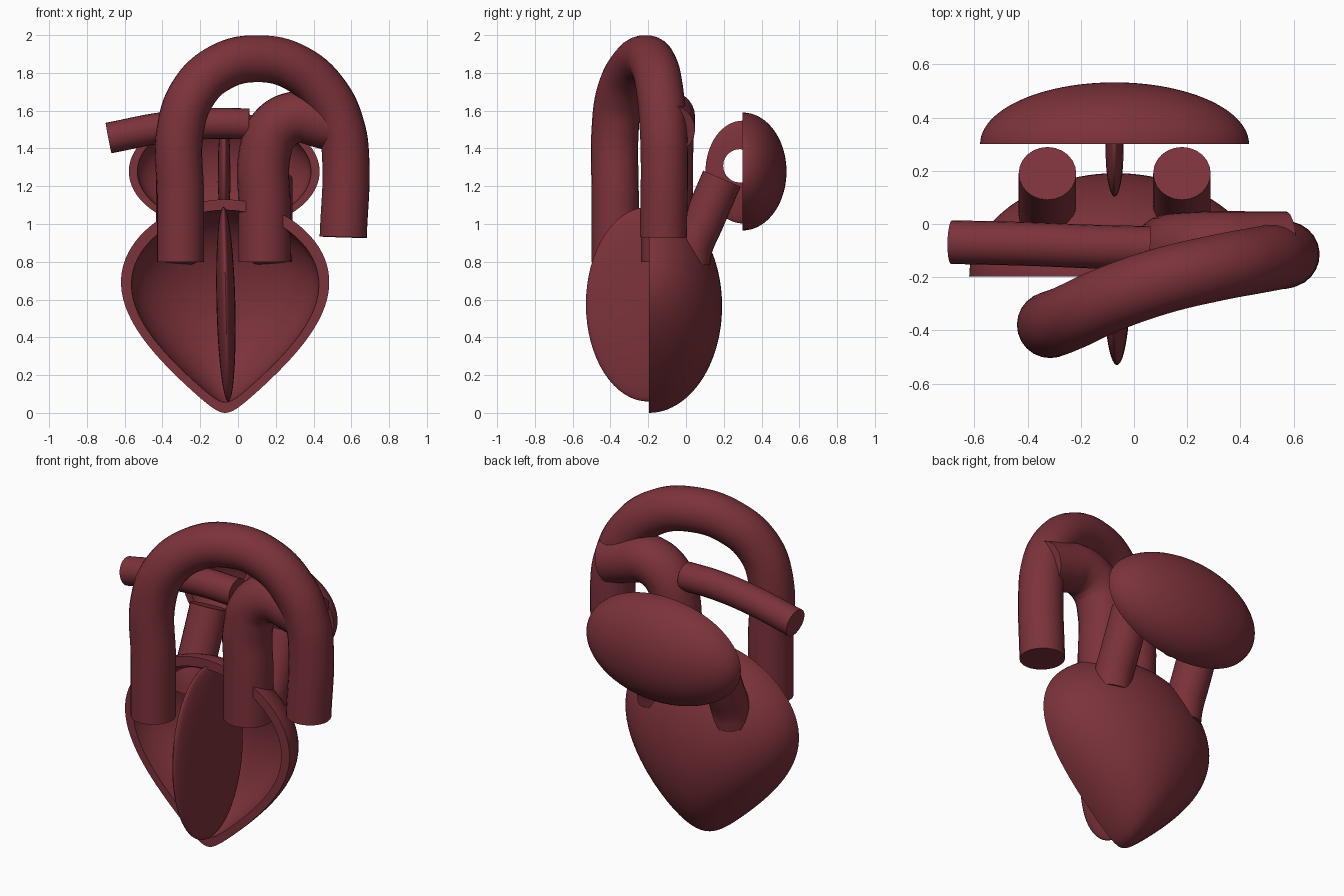
import bpy, bmesh, math
from mathutils import Vector

cube = bpy.data.objects.get("Cube")
if cube:
    bpy.data.objects.remove(cube)

# One muscle colour for everything
COLOUR = (0.2, 0.032, 0.043, 1)
red = bpy.data.materials.new("muscle_red")
red.use_nodes = True
red.diffuse_color = COLOUR
bsdf = next(n for n in red.node_tree.nodes if n.type == "BSDF_PRINCIPLED")
bsdf.inputs["Base Color"].default_value = COLOUR


def add_object(name, bm):
    bmesh.ops.recalc_face_normals(bm, faces=bm.faces)
    mesh = bpy.data.meshes.new(name)
    bm.to_mesh(mesh)
    bm.free()
    obj = bpy.data.objects.new(name, mesh)
    bpy.context.collection.objects.link(obj)
    mesh.materials.append(red)
    return obj


def activate(obj):
    bpy.ops.object.select_all(action="DESELECT")
    obj.select_set(True)
    bpy.context.view_layer.objects.active = obj


def smooth(obj):
    activate(obj)
    bpy.ops.object.shade_smooth_by_angle(angle=math.radians(35))


def cut(obj, cutter):
    mod = obj.modifiers.new("cut", "BOOLEAN")
    mod.operation = "DIFFERENCE"
    mod.solver = "EXACT"
    mod.object = cutter
    activate(obj)
    bpy.ops.object.modifier_apply(modifier=mod.name)
    cutter.hide_render = True
    cutter.hide_set(True)


def sweep(path, radius):
    """Open round sweep along a smooth path, as a bmesh."""
    curve = bpy.data.curves.new("path", "CURVE")
    curve.dimensions = "3D"
    curve.bevel_depth = radius
    curve.bevel_resolution = 10
    curve.resolution_u = 10
    spline = curve.splines.new("BEZIER")
    spline.bezier_points.add(len(path) - 1)
    for point, co in zip(spline.bezier_points, path):
        point.co = co
        point.handle_left_type = point.handle_right_type = "AUTO"
    obj = bpy.data.objects.new("path", curve)
    bpy.context.collection.objects.link(obj)
    bpy.context.view_layer.update()
    mesh = bpy.data.meshes.new_from_object(
        obj.evaluated_get(bpy.context.evaluated_depsgraph_get()))
    bm = bmesh.new()
    bm.from_mesh(mesh)
    bmesh.ops.remove_doubles(bm, verts=bm.verts, dist=1e-5)
    bpy.data.objects.remove(obj)
    bpy.data.meshes.remove(mesh)
    return bm


def vessel(name, path, radius, wall=0.025):
    """Hollow vessel built from an outer and an inner sweep joined at the ends."""
    bm = sweep(path, radius)
    inner = sweep(path, radius - wall)
    temp = bpy.data.meshes.new("inner")
    inner.to_mesh(temp)
    inner.free()
    bm.from_mesh(temp)
    bpy.data.meshes.remove(temp)
    rims = [e for e in bm.edges if e.is_boundary]
    for end in (path[0], path[-1]):
        near = [e for e in rims if (e.verts[0].co - Vector(end)).length < radius * 1.1]
        bmesh.ops.bridge_loops(bm, edges=near)
    obj = add_object(name, bm)
    smooth(obj)
    return obj


def plug(name, path, radius):
    """Solid copy of a vessel, used to open the chamber wall."""
    bm = sweep(path, radius)
    bmesh.ops.holes_fill(bm, edges=[e for e in bm.edges if e.is_boundary], sides=0)
    return add_object(name, bm)


def half_shell(name, centre, size, taper, wall_scale):
    """Back half of an ovoid with a wall, open to the front."""
    rings, steps = 48, 48
    bm = bmesh.new()

    def skin(scale):
        grid = []
        for i in range(rings + 1):
            t = math.pi * i / rings
            u = -math.cos(t)
            row = []
            for j in range(steps + 1):
                a = math.pi * j / steps
                row.append(bm.verts.new((
                    centre[0] + scale * size[0] * math.sin(t) * taper(u) * math.cos(a),
                    centre[1] + scale * size[1] * math.sin(t) * math.sin(a),
                    centre[2] + scale * size[2] * u)))
            grid.append(row)
        for i in range(rings):
            for j in range(steps):
                bm.faces.new((grid[i][j], grid[i][j + 1],
                              grid[i + 1][j + 1], grid[i + 1][j]))
        return grid

    outer, inner = skin(1), skin(wall_scale)
    for i in range(rings):
        for j in (0, steps):
            bm.faces.new((outer[i][j], outer[i + 1][j], inner[i + 1][j], inner[i][j]))
    bmesh.ops.remove_doubles(bm, verts=bm.verts, dist=1e-5)
    bmesh.ops.dissolve_degenerate(bm, edges=bm.edges, dist=1e-6)
    return add_object(name, bm)


def septum(name, centre, size, tilt=0):
    bm = bmesh.new()
    bmesh.ops.create_uvsphere(bm, u_segments=64, v_segments=32, radius=1)
    bmesh.ops.scale(bm, vec=size, verts=bm.verts)
    obj = add_object(name, bm)
    obj.location = centre
    obj.rotation_euler.y = tilt
    bpy.context.view_layer.update()
    return obj


# Vessels
vessel("great_artery", [
    (-0.305, -0.375, 0.8), (-0.305, -0.375, 1.15), (-0.305, -0.375, 1.5),
    (-0.24, -0.35, 1.69), (-0.1, -0.285, 1.825), (0.1, -0.215, 1.875),
    (0.31, -0.165, 1.825), (0.47, -0.135, 1.68), (0.55, -0.12, 1.5),
    (0.57, -0.115, 1.35), (0.557, -0.12, 0.93)], 0.125)

trunk_path = [(0.14, -0.1, 0.8), (0.14, -0.1, 1.1), (0.14, -0.1, 1.36),
              (0.19, -0.095, 1.5), (0.31, -0.09, 1.565),
              (0.44, -0.09, 1.54), (0.57, -0.09, 1.5)]
vessel("lung_artery_trunk", trunk_path, 0.138)
vessel("lung_artery_branch", [
    (0.06, -0.09, 1.53), (-0.15, -0.085, 1.532),
    (-0.4, -0.075, 1.51), (-0.685, -0.068, 1.455)], 0.082)

# Lower chamber wall, opened where vessels pass through
ventricle = half_shell("ventricle_wall", (-0.068, -0.197, 0.565),
                       (0.545, 0.388, 0.565),
                       lambda u: 0.97 + 0.36 * u - 0.25 * u * u, 0.9)
cut(ventricle, plug("trunk_cutter", trunk_path[:3], 0.138))

for side, x in (("left", 0.18), ("right", -0.325)):
    path = [(x, 0.19, 1.24), (x, 0.095, 1.02), (x, 0.035, 0.88), (x, 0.02, 0.8)]
    vessel(side + "_inlet", path, 0.108)
    cut(ventricle, plug(side + "_inlet_cutter", path, 0.108))
smooth(ventricle)

# Upper chamber wall
smooth(half_shell("atrium_wall", (-0.073, 0.3, 1.278), (0.505, 0.232, 0.312),
                  lambda u: 1, 0.91))

# Dividing walls
smooth(septum("ventricle_septum", (-0.064, -0.2, 0.575), (0.05, 0.33, 0.515),
              math.radians(-1.4)))

atrium_septum = septum("atrium_septum", (-0.073, 0.3, 1.275), (0.035, 0.197, 0.272))
bm = bmesh.new()
bmesh.ops.create_cone(bm, cap_ends=True, segments=48, radius1=0.088,
                      radius2=0.088, depth=0.3)
hole = add_object("septum_hole_cutter", bm)
hole.location = (-0.073, 0.285, 1.308)
hole.rotation_euler.y = math.pi / 2
bpy.context.view_layer.update()
cut(atrium_septum, hole)
smooth(atrium_septum)
